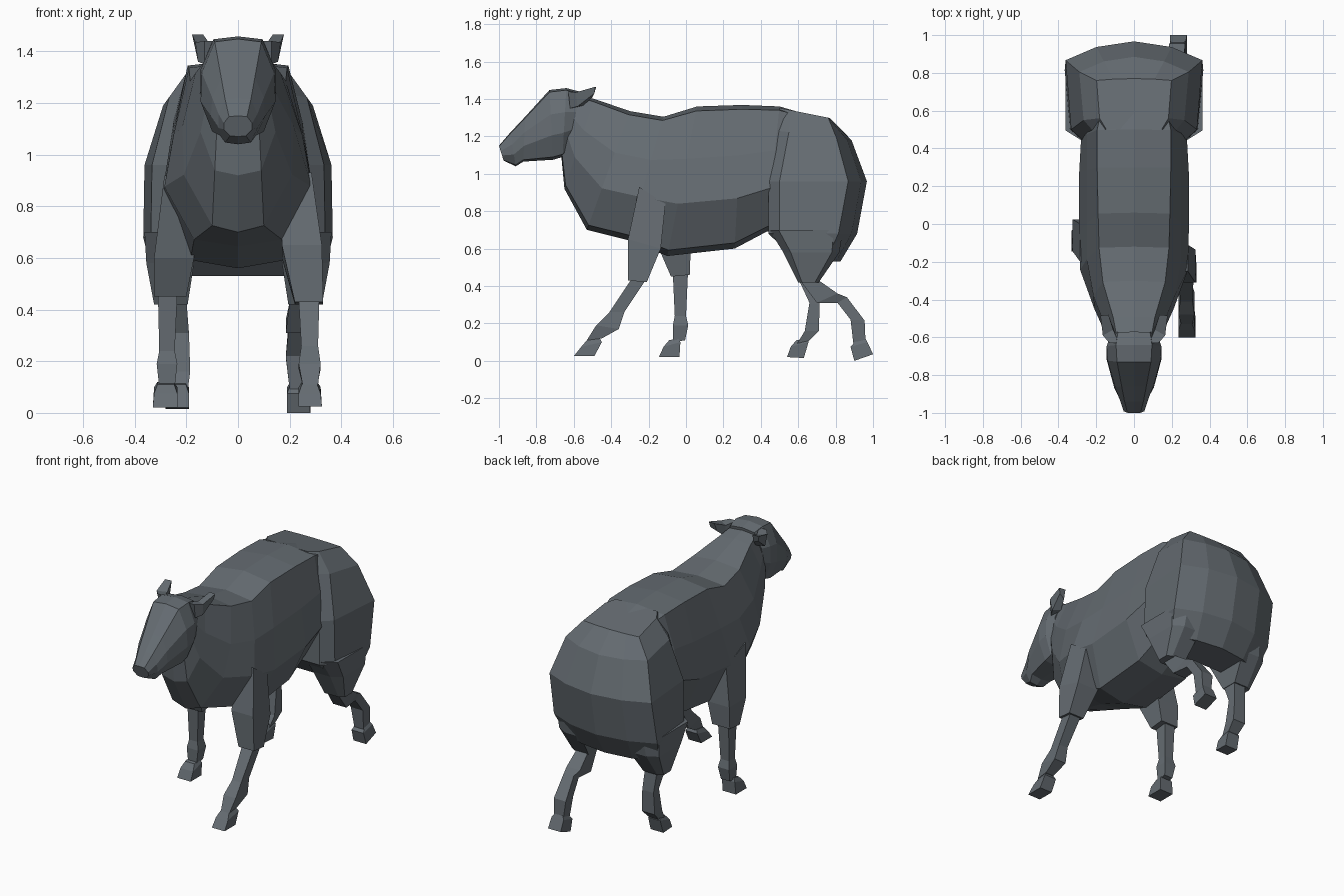
import bpy, bmesh

wool = bpy.data.materials.new("slate grey")
wool.diffuse_color = (0.13, 0.15, 0.168, 1)


def loft(name, rings, mirror=False):
    """Skin a list of equal-length closed rings and cap both ends."""
    bm = bmesh.new()
    loops = [[bm.verts.new(p) for p in r] for r in rings]
    n = len(loops[0])
    for a, b in zip(loops, loops[1:]):
        for i in range(n):
            j = (i + 1) % n
            bm.faces.new((a[i], a[j], b[j], b[i]))
    bm.faces.new(loops[0])
    bm.faces.new(loops[-1])
    bmesh.ops.recalc_face_normals(bm, faces=bm.faces)
    me = bpy.data.meshes.new(name)
    bm.to_mesh(me)
    bm.free()
    me.materials.append(wool)
    ob = bpy.data.objects.new(name, me)
    bpy.context.collection.objects.link(ob)
    if mirror:
        ob.modifiers.new("mirror", 'MIRROR')
    return ob


def both_sides(half):
    """Complete a half outline that starts and ends on x = 0."""
    return half + [(-p[0], *p[1:]) for p in half[-2:0:-1]]


def section(yt, zt, yb, zb, wt, w1, w2, wb):
    """Ten-sided slanted section from a top point to a bottom point."""
    half = [(0, 0), (wt, .03), (w1, .35), (w2, .65), (wb, .96), (0, 1)]
    return [(x, yt + (yb - yt) * t, zt + (zb - zt) * t) for x, t in both_sides(half)]


def limb(name, levels, side):
    """Four-sided limb; each level is front y, z, back y, z, inner x, outer x."""
    loft(name, [[(side * x0, yf, zf), (side * x1, yf, zf),
                 (side * x1, yb, zb), (side * x0, yb, zb)]
                for yf, zf, yb, zb, x0, x1 in levels])


# neck and torso
loft("torso", [section(*s) for s in [
    (-.60, 1.43, -.67, 1.13, .09, .115, .115, .08),
    (-.49, 1.40, -.65, .92, .11, .15, .145, .09),
    (-.30, 1.335, -.53, .70, .165, .215, .21, .10),
    (-.12, 1.305, -.31, .645, .185, .25, .285, .17),
    (.06, 1.36, -.10, .56, .19, .25, .29, .185),
    (.30, 1.368, .26, .60, .195, .25, .29, .18),
    (.50, 1.36, .43, .69, .195, .25, .28, .17),
    (.62, 1.325, .60, .72, .17, .22, .25, .15)]])


# rounded hindquarters: stacked sections, each with front and back height
def plan(zf, zb, yf, yb, w, inset):
    half = [(0, yf), (w * .74, yf), (w * .92, yf + .06),
            (w, yb - inset), (w * .55, yb - inset * .3), (0, yb)]
    return [(x, y, zf + (zb - zf) * (y - yf) / (yb - yf)) for x, y in both_sides(half)]


loft("rump", [plan(*p) for p in [
    (1.352, 1.298, .50, .77, .198, .01), (1.23, 1.18, .49, .885, .29, .08),
    (.96, .96, .44, .967, .362, .10), (.68, .68, .44, .915, .367, .10),
    (.53, .53, .60, .825, .33, .08)]])

# head
loft("head", [section(*s) for s in [
    (-.57, 1.44, -.62, 1.13, .085, .125, .125, .09),
    (-.64, 1.458, -.66, 1.09, .095, .145, .145, .10),
    (-.73, 1.448, -.71, 1.075, .09, .14, .145, .10),
    (-.86, 1.305, -.87, 1.065, .065, .10, .105, .07),
    (-.94, 1.22, -.91, 1.04, .05, .075, .075, .05),
    (-1.0, 1.15, -.975, 1.07, .035, .055, .055, .03)]])

# ears, swept back
loft("ears", [
    [(.08, -.63, 1.44), (.13, -.63, 1.44), (.13, -.62, 1.35), (.09, -.60, 1.35)],
    [(.11, -.56, 1.43), (.165, -.59, 1.435), (.155, -.58, 1.36), (.11, -.55, 1.365)],
    [(.135, -.48, 1.465), (.178, -.485, 1.465), (.17, -.49, 1.43), (.13, -.50, 1.41)]],
    mirror=True)

# thighs: chamfered front outer corner, continuing the rump down to the knee
loft("thighs", [[(x0, yf, z), (x1 - c * 1.6, yf, z), (x1, yf + c, z), (x1, yb - c, z),
                 (x1 - c * 1.6, yb, z), (x0, yb, z)]
                for z, yf, yb, x0, x1, c in [
    (.70, .445, .84, .16, .362, .05), (.58, .52, .82, .17, .355, .04),
    (.42, .60, .71, .195, .325, .02)]], mirror=True)

# front legs: one reaching forward, one standing
limb("front_upper_leg_right", [(-.25, .93, -.11, .84, .18, .285), (-.31, .65, -.135, .60, .17, .325),
                               (-.31, .43, -.21, .42, .22, .33)], 1)
limb("front_upper_leg_left", [(-.20, .92, 0, .84, .18, .285), (-.145, .60, .025, .60, .17, .325),
                              (-.08, .45, .02, .46, .20, .325)], -1)
limb("front_lower_leg_right", [(-.29, .44, -.21, .44, .235, .315), (-.41, .26, -.33, .26, .245, .31),
                               (-.48, .19, -.36, .17, .235, .32), (-.53, .11, -.45, .12, .25, .31)], 1)
limb("front_lower_leg_left", [(-.07, .46, .01, .46, .235, .31), (-.06, .24, 0, .24, .245, .305),
                              (-.07, .19, .012, .19, .235, .315), (-.07, .10, -.005, .11, .245, .305)], -1)

# hind legs: one pushing back, one standing
limb("hind_lower_leg_right", [(.61, .43, .71, .43, .20, .28), (.70, .31, .81, .36, .185, .28),
                              (.81, .31, .86, .34, .195, .265), (.88, .22, .955, .215, .185, .27),
                              (.895, .09, .96, .10, .20, .265)], 1)
limb("hind_lower_leg_left", [(.60, .44, .70, .44, .20, .285), (.66, .31, .715, .30, .19, .27),
                             (.635, .16, .71, .16, .185, .275), (.59, .085, .65, .10, .195, .265)], -1)

# hooves: toe, heel, upper front and upper back y, toe and heel z, inner and outer x, side
for name, toe, heel, front, back, zb, zh, x0, x1, side in [
        ("front_hoof_right", -.60, -.49, -.56, -.45, .025, .025, .235, .325, 1),
        ("front_hoof_left", -.145, -.035, -.12, -.03, .02, .02, .235, .33, -1),
        ("hind_hoof_right", .90, 1.0, .88, .97, 0, .035, .19, .28, 1),
        ("hind_hoof_left", .54, .63, .56, .655, .02, .015, .19, .28, -1)]:
    limb(name, [(toe, zb, heel, zh, x0, x1), (front, .075, back, .10, x0, x1 - .005),
                (front + .03, .11, back - .01, .12, x0 + .012, x1 - .018)], side)
